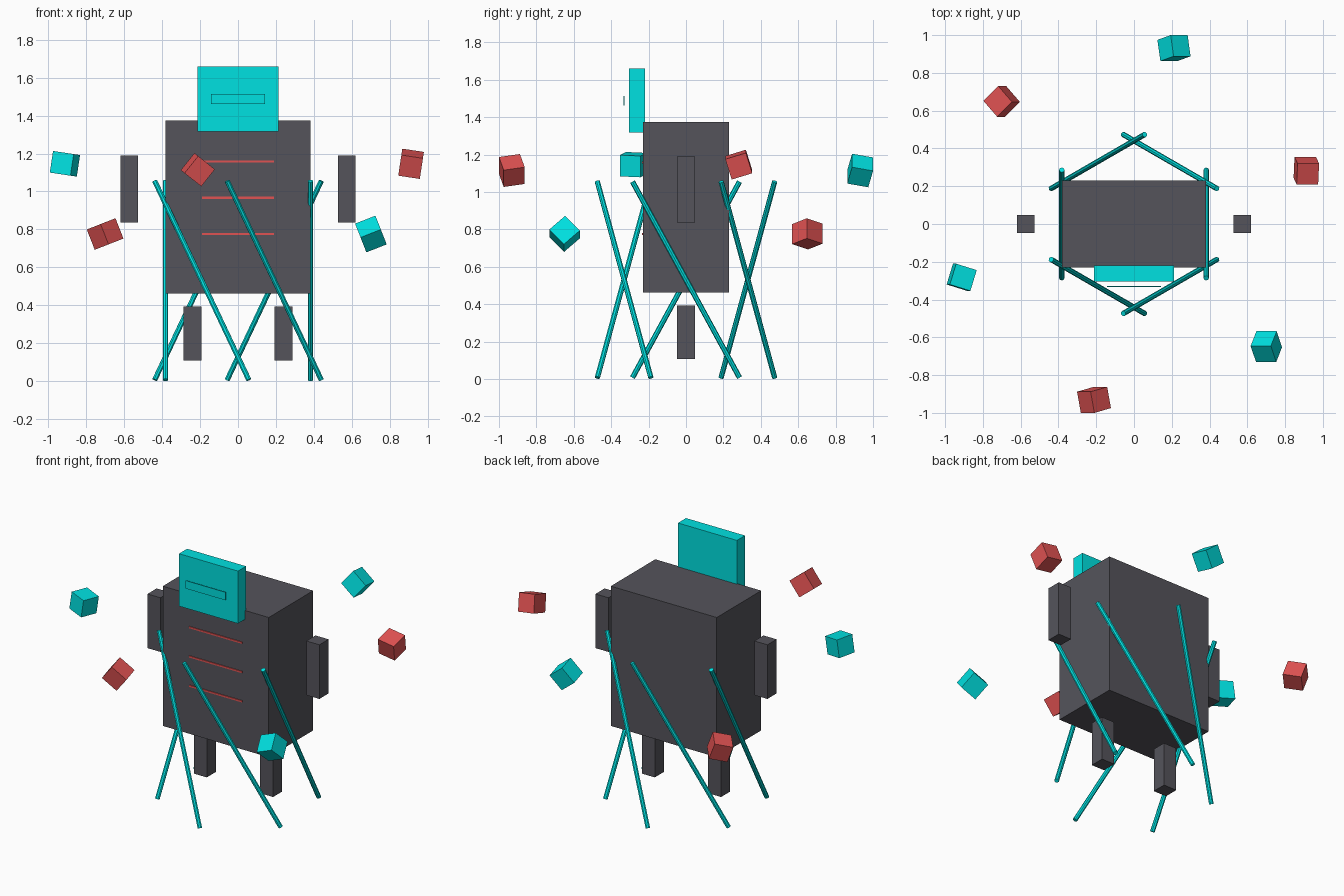
import bpy
from math import sin, cos, pi
from mathutils import Matrix

if "Cube" in bpy.data.objects:
    bpy.data.objects.remove(bpy.data.objects["Cube"])


def material(name, rgb):
    m = bpy.data.materials.new(name)
    m.diffuse_color = (*rgb, 1)
    m.use_nodes = True
    m.node_tree.nodes["Principled BSDF"].inputs["Base Color"].default_value = m.diffuse_color
    return m


DARK = material("charcoal", (0.09, 0.088, 0.105))
CYAN = material("cyan", (0.0, 0.75, 0.75))
RED = material("red", (0.75, 0.085, 0.085))


def box(name, loc, size, mat, rot=(0, 0, 0)):
    bpy.ops.mesh.primitive_cube_add(size=1, location=loc, rotation=rot)
    o = bpy.context.object
    o.name = name
    o.scale = size
    o.data.materials.append(mat)
    return o


# Torso, head plate and visor
box("torso", (0, 0, 0.918), (0.764, 0.458, 0.911), DARK)
box("head_plate", (0, -0.262, 1.488), (0.425, 0.083, 0.342), CYAN)
box("visor", (0, -0.332, 1.488), (0.286, 0.005, 0.052), CYAN)

# Chest stripes
for i, z in enumerate((1.158, 0.967, 0.776)):
    box(f"chest_stripe_{i + 1}", (0, -0.229, z), (0.382, 0.01, 0.011), RED)

# Arms and legs, detached from the torso
for side, s in (("left", -1), ("right", 1)):
    box(f"{side}_arm", (s * 0.573, 0, 1.013), (0.094, 0.094, 0.353), DARK)
    box(f"{side}_leg", (s * 0.239, 0, 0.251), (0.094, 0.094, 0.286), DARK)

# Six leaning rods in a ring
for k in range(6):
    a = k * pi / 3
    bpy.ops.mesh.primitive_cylinder_add(vertices=8, radius=0.0143, depth=1.194)
    rod = bpy.context.object
    rod.name = f"rod_{k + 1}"
    rod.data.materials.append(CYAN)
    rod.matrix_world = (Matrix.Rotation(a, 4, 'Z')
                        @ Matrix.Translation((0.382, 0, 0.531))
                        @ Matrix.Rotation(0.5, 4, 'X'))

# Six tumbling cubes orbiting the body
for k in range(6):
    a = 0.3 + k * pi / 3
    loc = (0.955 * cos(a), 0.955 * sin(a), 1.012 + 0.237 * sin(2 * a))
    box(f"orbit_cube_{k + 1}", loc, (0.115,) * 3, CYAN if k % 2 else RED, (a, a / 2, 0))
